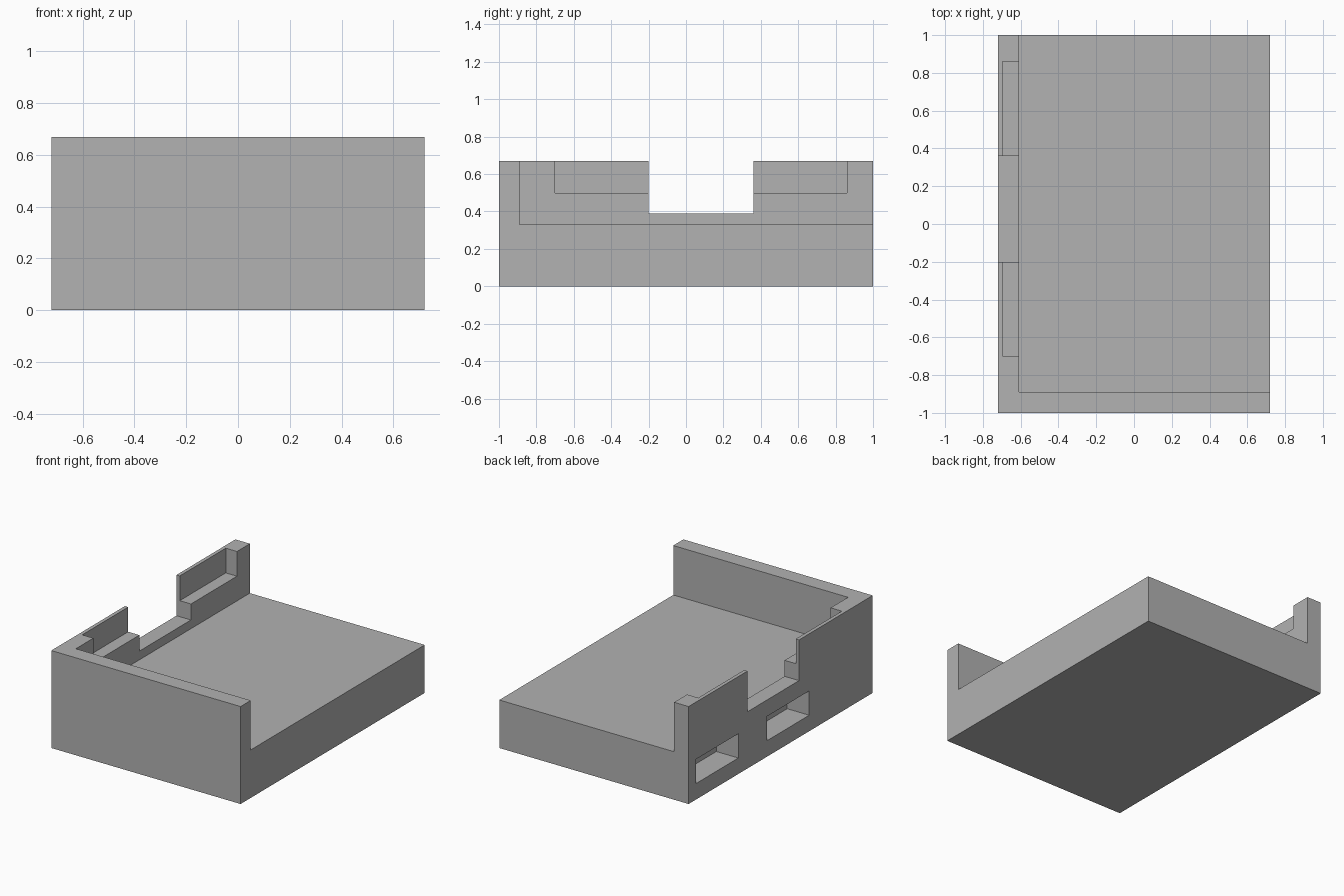
import bpy
import bmesh

cube = bpy.data.objects.get("Cube")
if cube:
    bpy.data.objects.remove(cube, do_unlink=True)

grey = bpy.data.materials.new("plain grey")
grey.use_nodes = True
colour = (0.445, 0.445, 0.445, 1)
grey.diffuse_color = colour
grey.node_tree.nodes["Principled BSDF"].inputs["Base Color"].default_value = colour


def box(name, x, y, z):
    """Box spanning the given (low, high) ranges."""
    bm = bmesh.new()
    bmesh.ops.create_cube(bm, size=1)
    for v in bm.verts:
        v.co = [r[0] if c < 0 else r[1] for c, r in zip(v.co, (x, y, z))]
    mesh = bpy.data.meshes.new(name)
    bm.to_mesh(mesh)
    bm.free()
    mesh.materials.append(grey)
    obj = bpy.data.objects.new(name, mesh)
    bpy.context.collection.objects.link(obj)
    return obj


W, L, H = 0.72, 1.0, 0.67      # half width, half length, height
WALL, FLOOR, OVER = 0.11, 0.33, 0.2
INNER = -W + WALL
notch = (-0.2, 0.36)

body = box("enclosure_body", (-W, W), (-L, L), (0, H))

cutters = [
    # open space above the floor, inside the front and side walls
    box("cavity_cutter", (INNER, W + OVER), (-L + WALL, L + OVER), (FLOOR, H + OVER)),
    # gap in the side wall
    box("notch_cutter", (-W - OVER, INNER + OVER), notch, (0.39, H + OVER)),
]
# shelves on the inside of the side wall, either side of the gap
for y in ((notch[0] - 0.5, notch[0] + 0.1), (notch[1] - 0.1, notch[1] + 0.5)):
    cutters.append(box("shelf_cutter", (-0.695, INNER + 0.1), y, (0.5, H + OVER)))
# blind ports in the outer face
for y in (-0.31, 0.46):
    cutters.append(box("port_cutter", (-W - OVER, -W + 0.167), (y, y + 0.46), (0.11, 0.277)))

for cutter in cutters:
    cutter.hide_render = True
    mod = body.modifiers.new(cutter.name, "BOOLEAN")
    mod.operation = "DIFFERENCE"
    mod.solver = "EXACT"
    mod.object = cutter

# bake the cuts and drop the cutters
bpy.context.view_layer.update()
graph = bpy.context.evaluated_depsgraph_get()
baked = bpy.data.meshes.new_from_object(body.evaluated_get(graph))
body.modifiers.clear()
body.data = baked
for cutter in cutters:
    bpy.data.objects.remove(cutter, do_unlink=True)
